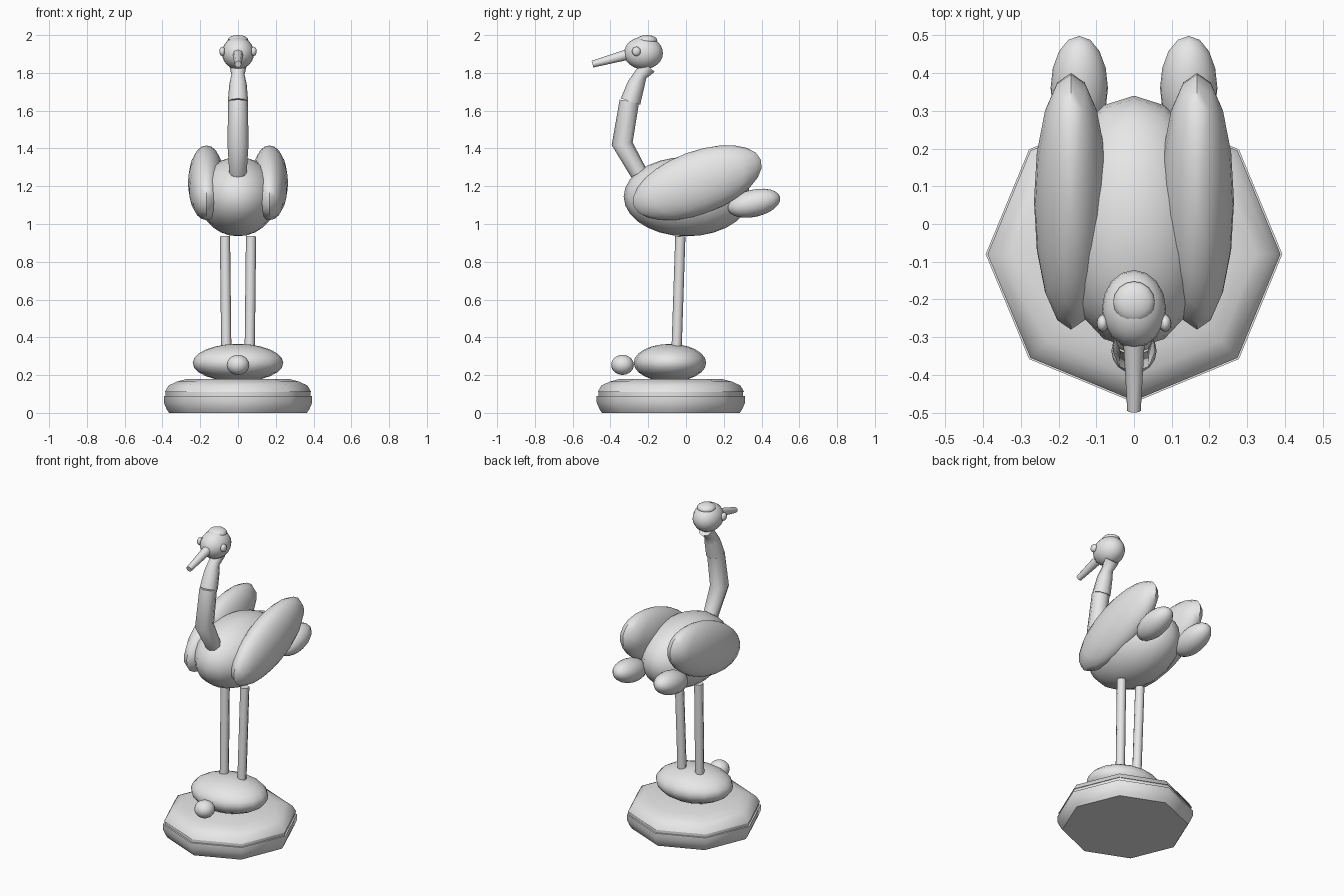
import bpy, bmesh, math
from mathutils import Vector, Matrix

cube = bpy.data.objects.get("Cube")
if cube:
    bpy.data.objects.remove(cube, do_unlink=True)

grey = bpy.data.materials.new("light_grey")
grey.use_nodes = True
grey.diffuse_color = (0.8, 0.8, 0.8, 1)
grey.node_tree.nodes["Principled BSDF"].inputs["Base Color"].default_value = (0.8, 0.8, 0.8, 1)


def finish(name, bm, sharp=50):
    bmesh.ops.recalc_face_normals(bm, faces=bm.faces)
    mesh = bpy.data.meshes.new(name)
    bm.to_mesh(mesh)
    bm.free()
    mesh.materials.append(grey)
    mesh.shade_smooth()
    mesh.set_sharp_from_angle(angle=math.radians(sharp))
    obj = bpy.data.objects.new(name, mesh)
    bpy.context.collection.objects.link(obj)
    return obj


def ellipsoid(name, centre, radii, tilt=0, segments=16, rings=12):
    bm = bmesh.new()
    bmesh.ops.create_uvsphere(bm, u_segments=segments, v_segments=rings, radius=1)
    bm.transform(Matrix.Translation(centre)
                 @ Matrix.Rotation(math.radians(tilt), 4, 'X')
                 @ Matrix.Diagonal((*radii, 1)))
    return finish(name, bm)


def tube(name, points, radii, sides=8):
    """Capped tube whose rings face along the path."""
    bm = bmesh.new()
    pts = [Vector(p) for p in points]
    rings = []
    for i, p in enumerate(pts):
        along = (pts[min(i + 1, len(pts) - 1)] - pts[max(i - 1, 0)]).normalized()
        side = Vector((1, 0, 0))
        other = along.cross(side).normalized()
        side = other.cross(along)
        ring = []
        for k in range(sides):
            a = math.tau * k / sides
            ring.append(bm.verts.new(p + radii[i] * (side * math.cos(a) + other * math.sin(a))))
        rings.append(ring)
    for low, high in zip(rings, rings[1:]):
        for k in range(sides):
            n = (k + 1) % sides
            bm.faces.new((low[k], low[n], high[n], high[k]))
    bm.faces.new(rings[0])
    bm.faces.new(rings[-1])
    return finish(name, bm)


# Octagonal plinth: two stacked rims with a thin groove between them
tube("plinth_lower", [(0, -0.08, z) for z in (0, 0.02, 0.055, 0.09)],
     (0.365, 0.378, 0.393, 0.393))
tube("plinth_band", [(0, -0.08, z) for z in (0.085, 0.115)], (0.383, 0.383))
tube("plinth_upper", [(0, -0.08, z) for z in (0.11, 0.145, 0.165, 0.18)],
     (0.388, 0.368, 0.325, 0.27))

# Mound and pebble
ellipsoid("mound", (0, -0.085, 0.265), (0.24, 0.192, 0.1))
ellipsoid("pebble", (0, -0.336, 0.254), (0.06, 0.06, 0.053))

# Body
ellipsoid("body", (0, 0.005, 1.145), (0.21, 0.335, 0.21), segments=16, rings=14)

# Paired parts
for side, s in (("left", 1), ("right", -1)):
    tube(side + "_leg", [(s * 0.062, -0.05, 0.33), (s * 0.069, -0.03, 0.935)], (0.027, 0.027))
    ellipsoid(side + "_wing", (s * 0.167, 0.06, 1.218), (0.098, 0.358, 0.167), tilt=20)
    ellipsoid(side + "_tail_feather", (s * 0.145, 0.36, 1.11), (0.076, 0.142, 0.072), tilt=13)
    ellipsoid(side + "_eye", (s * 0.083, -0.263, 1.914), (0.016, 0.023, 0.025), segments=12, rings=8)

# Neck: a bent lower tube and a tapering upper tube
tube("lower_neck", [(0, -0.25, 1.27), (0, -0.338, 1.425), (0, -0.3, 1.65)], (0.046, 0.056, 0.052))
tube("upper_neck", [(0, -0.294, 1.648), (0, -0.264, 1.74), (0, -0.24, 1.79), (0, -0.2, 1.835)],
     (0.054, 0.046, 0.035, 0.045))

# Head, crown and beak
ellipsoid("head", (0, -0.225, 1.905), (0.085, 0.103, 0.086))
ellipsoid("crown", (0, -0.207, 1.972), (0.055, 0.055, 0.028))
tube("beak", [(0, -0.3, 1.9), (0, -0.495, 1.846)], (0.029, 0.018))
